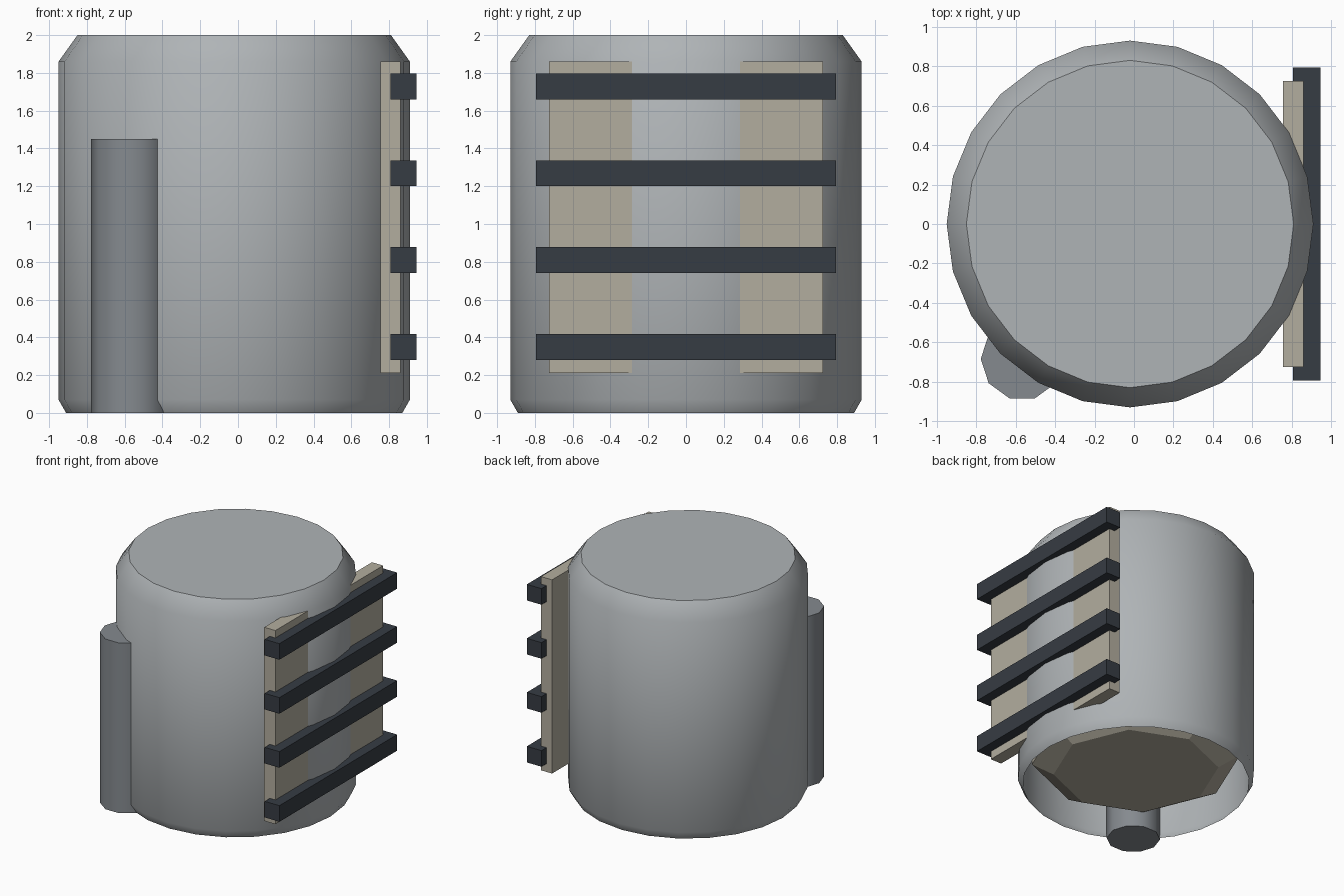
import bpy, math

if "Cube" in bpy.data.objects:
    bpy.data.objects.remove(bpy.data.objects["Cube"])


def material(name, color):
    m = bpy.data.materials.new(name)
    m.diffuse_color = (*color, 1)
    m.use_nodes = True
    m.node_tree.nodes["Principled BSDF"].inputs["Base Color"].default_value = m.diffuse_color
    return m


GRAY = material("light gray", (0.43, 0.455, 0.47))
PIPE = material("mid gray", (0.235, 0.255, 0.275))
BEIGE = material("beige", (0.45, 0.42, 0.345))
DARK = material("dark slate", (0.037, 0.045, 0.057))


def lathe(name, sides, rings, center, mat, cap_bottom=True, smooth=0):
    """Stack of (radius, z) rings with a closed top."""
    verts, faces = [], []
    for r, z in rings:
        for i in range(sides):
            a = 2 * math.pi * i / sides
            verts.append((center[0] + r * math.cos(a), center[1] + r * math.sin(a), z))
    for k in range(len(rings) - 1):
        for i in range(sides):
            j = (i + 1) % sides
            faces.append((k * sides + i, k * sides + j,
                          (k + 1) * sides + j, (k + 1) * sides + i))
    faces.append(tuple(range((len(rings) - 1) * sides, len(rings) * sides)))
    if cap_bottom:
        faces.append(tuple(reversed(range(sides))))
    mesh = bpy.data.meshes.new(name)
    mesh.from_pydata(verts, [], faces)
    mesh.materials.append(mat)
    obj = bpy.data.objects.new(name, mesh)
    bpy.context.collection.objects.link(obj)
    if smooth:
        bpy.ops.object.select_all(action='DESELECT')
        obj.select_set(True)
        bpy.context.view_layer.objects.active = obj
        bpy.ops.object.shade_smooth_by_angle(angle=math.radians(smooth))
    return obj


def box(name, lo, hi, mat):
    bpy.ops.mesh.primitive_cube_add(
        size=1, location=[(a + b) / 2 for a, b in zip(lo, hi)])
    obj = bpy.context.object
    obj.name = name
    obj.scale = [b - a for a, b in zip(lo, hi)]
    obj.data.materials.append(mat)


# Main tank shell, open underneath
lathe("tank_shell", 24, [(0.89, 0), (0.93, 0.07), (0.93, 1.86), (0.83, 2.0)],
      (-0.02, 0), GRAY, cap_bottom=False, smooth=45)

# Chamfered octagonal base inside the shell
lathe("inner_base", 8, [(0.65, 0.11), (0.82, 0.21), (0.82, 0.35)], (-0.02, 0), BEIGE)

# Vertical pipe set into the front left of the shell
lathe("side_pipe", 10, [(0.21, 0), (0.21, 1.45)], (-0.567, -0.684), PIPE, smooth=45)

# Backing panel and four horizontal slats on the right
box("backing_panel", (0.755, -0.725, 0.21), (0.86, 0.725, 1.86), BEIGE)
for i in range(4):
    z = 0.28 + i * 0.46
    box(f"slat_{i + 1}", (0.807, -0.793, z), (0.945, 0.793, z + 0.137), DARK)
